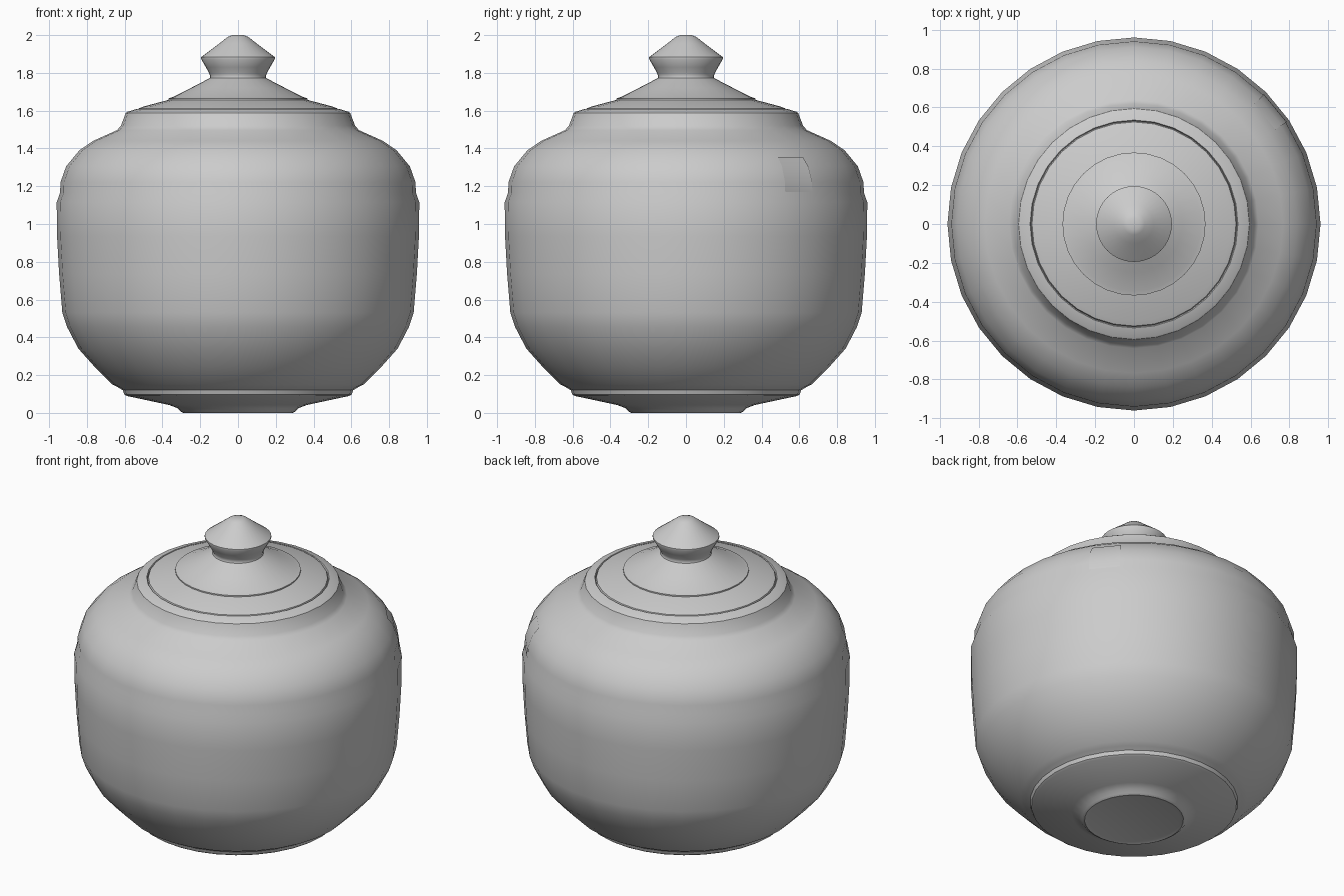
import bpy, bmesh, math

if "Cube" in bpy.data.objects:
    bpy.data.objects.remove(bpy.data.objects["Cube"])

SEG = 32

clay = bpy.data.materials.new("grey_ceramic")
clay.diffuse_color = (0.6, 0.6, 0.6, 1)
clay.use_nodes = True
clay.node_tree.nodes["Principled BSDF"].inputs["Base Color"].default_value = clay.diffuse_color


def lathe(name, profile, first=0, count=SEG, angle=35):
    """Spin an (r, z) profile round z, over all or some of the segments."""
    bm = bmesh.new()
    full = count == SEG
    cols = []
    poles = {i: bm.verts.new((0, 0, z)) for i, (r, z) in enumerate(profile) if r == 0}
    for s in range(count if full else count + 1):
        a = 2 * math.pi * (s + first) / SEG
        cols.append([poles[i] if i in poles else
                     bm.verts.new((r * math.cos(a), r * math.sin(a), z))
                     for i, (r, z) in enumerate(profile)])
    for s in range(count):
        a, b = cols[s], cols[(s + 1) % len(cols)]
        for i in range(len(profile) - 1):
            loop = []
            for v in (a[i], b[i], b[i + 1], a[i + 1]):
                if v not in loop:
                    loop.append(v)
            bm.faces.new(loop)
    me = bpy.data.meshes.new(name)
    bm.to_mesh(me)
    bm.free()
    me.materials.append(clay)
    ob = bpy.data.objects.new(name, me)
    bpy.context.collection.objects.link(ob)
    bpy.ops.object.select_all(action='DESELECT')
    ob.select_set(True)
    bpy.context.view_layer.objects.active = ob
    bpy.ops.object.shade_smooth_by_angle(angle=math.radians(angle))
    return ob


# jar body: foot, belly, shoulder ridge, neck and rim
lathe("jar_body", [
    (0, 0.008), (0.27, 0.006), (0.29, 0.0), (0.305, 0.008), (0.32, 0.025),
    (0.365, 0.042), (0.59, 0.09), (0.602, 0.098), (0.61, 0.12), (0.635, 0.135),
    (0.665, 0.15), (0.76, 0.245), (0.845, 0.34), (0.905, 0.455), (0.93, 0.53),
    (0.947, 0.735), (0.958, 0.935), (0.96, 1.115), (0.942, 1.165), (0.94, 1.22),
    (0.91, 1.305), (0.84, 1.39), (0.767, 1.44), (0.64, 1.497), (0.62, 1.52),
    (0.594, 1.588), (0.585, 1.594), (0.535, 1.61), (0.53, 1.60)])

# lid: flat brim, raised cone, neck and pointed knob
lathe("lid", [
    (0.53, 1.598), (0.525, 1.612), (0.50, 1.622), (0.368, 1.657), (0.368, 1.665),
    (0.345, 1.672), (0.25, 1.72), (0.15, 1.772)])
lathe("lid_knob", [
    (0.15, 1.772), (0.147, 1.782), (0.152, 1.797), (0.17, 1.83), (0.195, 1.873),
    (0.195, 1.883), (0.18, 1.895), (0.10, 1.955), (0.055, 1.99), (0.03, 2.0), (0, 2.0)])

# small thin patch on the shoulder
lathe("shoulder_patch", [(0.946, 1.17), (0.944, 1.222), (0.914, 1.307), (0.875, 1.355)],
      first=3, count=1)
